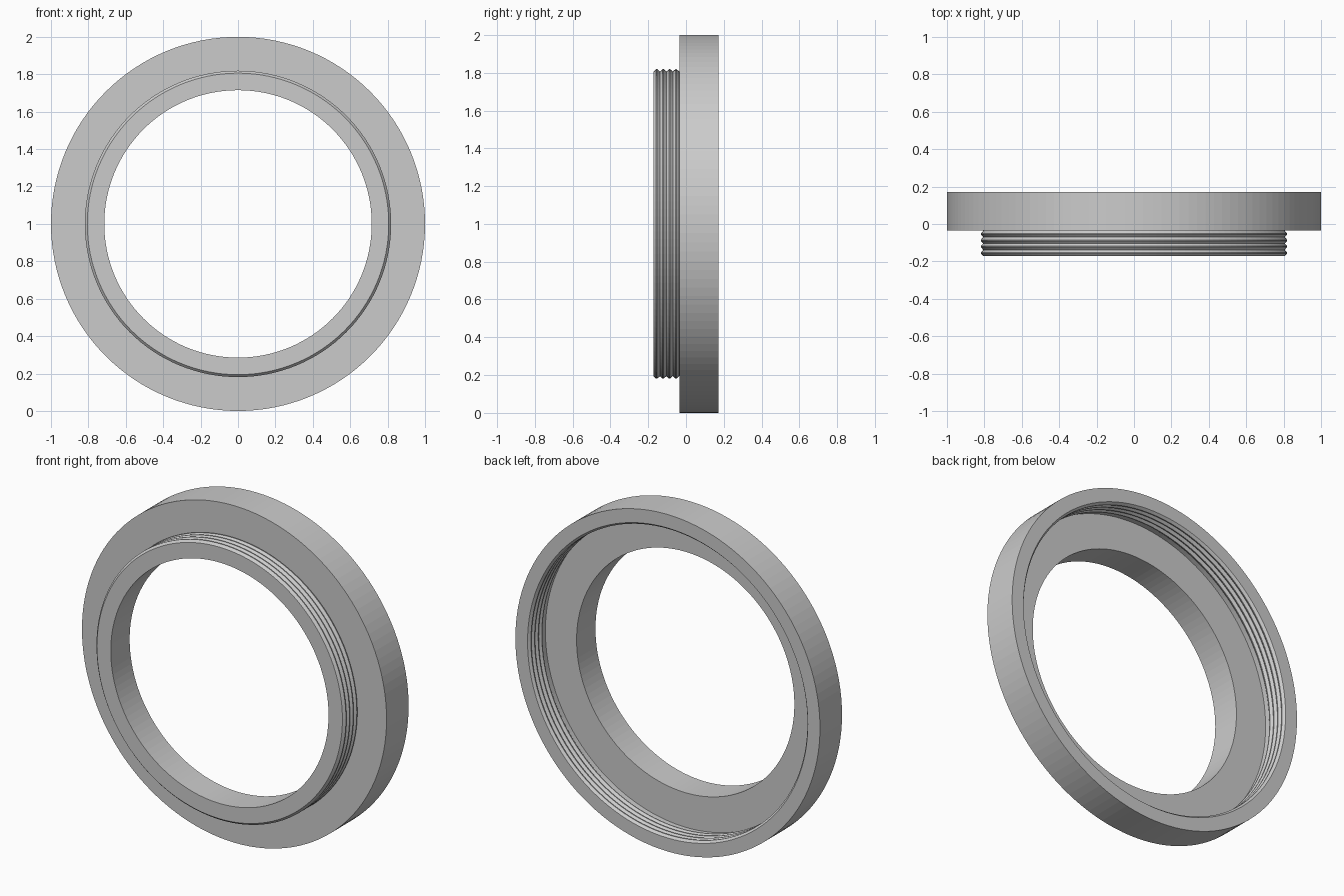
import bpy
import bmesh
import math
from mathutils import Matrix

SEGMENTS = 128
PITCH = 0.034
TEETH = 4

cube = bpy.data.objects.get("Cube")
if cube:
    bpy.data.objects.remove(cube, do_unlink=True)

metal = bpy.data.materials.new("light grey metal")
metal.use_nodes = True
grey = (0.6, 0.6, 0.6, 1)
metal.diffuse_color = grey
metal.node_tree.nodes["Principled BSDF"].inputs["Base Color"].default_value = grey


def thread(start, direction, root, crest):
    """Profile points (radius, y) of a row of thread ridges along y."""
    points = []
    for i in range(TEETH):
        for fraction, radius in ((0, root), (0.42, crest), (0.58, crest)):
            points.append((radius, start + direction * PITCH * (i + fraction)))
    points.append((root, start + direction * PITCH * TEETH))
    return points


def lathe(name, profile, material):
    """Revolve a closed (radius, y) profile about the y axis."""
    bm = bmesh.new()
    rings = []
    for i in range(SEGMENTS):
        turn = Matrix.Rotation(math.tau * i / SEGMENTS, 3, 'Y')
        ring = [bm.verts.new(turn @ Matrix.Identity(3).col[0] * r
                             + Matrix.Identity(3).col[1] * y) for r, y in profile]
        rings.append(ring)
    count = len(profile)
    for i in range(SEGMENTS):
        a, b = rings[i], rings[(i + 1) % SEGMENTS]
        for j in range(count):
            k = (j + 1) % count
            bm.faces.new((a[j], a[k], b[k], b[j]))
    bmesh.ops.recalc_face_normals(bm, faces=bm.faces)
    mesh = bpy.data.meshes.new(name)
    bm.to_mesh(mesh)
    bm.free()
    mesh.materials.append(material)
    obj = bpy.data.objects.new(name, mesh)
    obj.location.z = 1
    bpy.context.collection.objects.link(obj)
    return obj


FRONT, STEP, FLOOR, BACK = -0.172, -0.035, 0.005, 0.172

# Bore, then the male thread, the wide collar, and the female thread in the back
profile = [(0.715, FLOOR), (0.715, FRONT)]
profile += thread(FRONT, 1, 0.806, 0.819)
profile += [(0.806, STEP), (1, STEP), (1, BACK)]
profile += thread(BACK, -1, 0.92, 0.908)
profile += [(0.92, FLOOR)]

lathe("threaded_adapter_ring", profile, metal)
